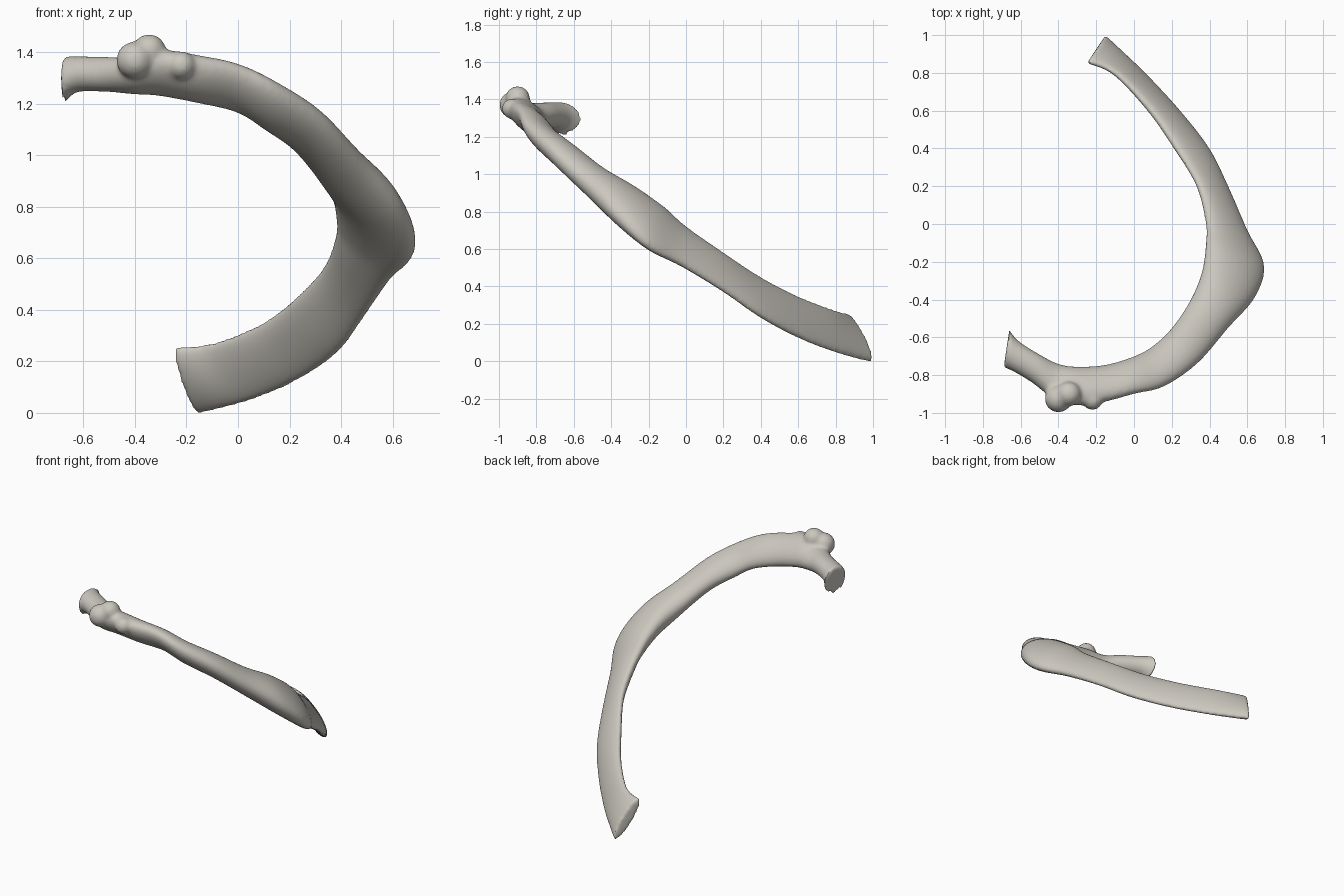
import bpy, bmesh, math
from mathutils import Vector, Matrix

cube = bpy.data.objects.get("Cube")
if cube:
    bpy.data.objects.remove(cube, do_unlink=True)

SIDES = 28   # points around a section
STEPS = 8    # interpolated sections between stations

# Each station: outer x, outer y, inner x, inner y, mid height,
# half height, slope of the width axis, lean of the section
STATIONS = [
    (-.69, -.76, -.66, -.56, 1.295, .09, 0, 0),
    (-.64, -.78, -.61, -.62, 1.315, .07, 0, 0),
    (-.54, -.84, -.50, -.69, 1.315, .068, 0, 0),
    (-.42, -.93, -.40, -.74, 1.31, .07, .2, 0),
    (-.30, -.96, -.30, -.755, 1.32, .08, .4, 0),
    (-.15, -.94, -.15, -.745, 1.295, .08, .5, 0),
    (0, -.9, 0, -.7, 1.26, .075, .6, 0),
    (.16, -.86, .1, -.645, 1.19, .08, .5, 0),
    (.34, -.735, .2, -.55, 1.095, .085, .3, 0),
    (.5, -.55, .3, -.4, .95, .095, 0, 0),
    (.64, -.39, .36, -.25, .83, .115, 0, -.3),
    (.69, -.22, .38, -.1, .71, .12, 0, -.5),
    (.6, -.03, .38, 0, .615, .11, 0, -.65),
    (.5, .2, .33, .2, .475, .107, 0, -.7),
    (.4, .4, .21, .4, .34, .11, 0, -.7),
    (.245, .6, .07, .6, .235, .112, 0, -.7),
    (.06, .8, -.11, .79, .16, .115, 0, -.75),
    (-.15, 1, -.25, .85, .125, .13, 0, -.85),
]


def blend(i, t):
    """Smooth interpolation of the station values."""
    last = len(STATIONS) - 1
    rows = [STATIONS[max(0, min(last, i + k))] for k in (-1, 0, 1, 2)]
    return [b + t * ((c - a) / 2 + t * ((a - 2.5 * b + 2 * c - d / 2)
            + t * (1.5 * (b - c) + (d - a) / 2))) for a, b, c, d in zip(*rows)]


def section(values):
    """Leaning elliptical section of the bone."""
    ox, oy, ix, iy, height, half, slope, lean = values
    centre = Vector(((ox + ix) / 2, (oy + iy) / 2, height))
    wide = Vector(((ox - ix) / 2, (oy - iy) / 2, -slope * (oy - iy) / 2))
    tall = Vector((0, 0, half))
    major = (tall - wide) * math.sqrt((1 - lean) / 2)
    minor = (tall + wide) * math.sqrt((1 + lean) / 2)
    angles = [math.tau * k / SIDES for k in range(SIDES)]
    return [centre + major * math.cos(a) + minor * math.sin(a) for a in angles]


# Shaft, neck and head as one loft
bm = bmesh.new()
rows = [blend(i, s / STEPS) for i in range(len(STATIONS) - 1) for s in range(STEPS)]
rows.append(STATIONS[-1])
rings = [[bm.verts.new(p) for p in section(row)] for row in rows]
for a, b in zip(rings, rings[1:]):
    for k in range(SIDES):
        n = (k + 1) % SIDES
        bm.faces.new((a[k], a[n], b[n], b[k]))
bm.faces.new(rings[0][::-1])
bm.faces.new(rings[-1])

# Knobs of the tubercle and the ridge beside it
for place, radius in (((-.4, -.925, 1.37), .073), ((-.345, -.9, 1.405), .066),
                      ((-.22, -.93, 1.35), .055)):
    bmesh.ops.create_icosphere(bm, subdivisions=3, radius=radius,
                               matrix=Matrix.Translation(place))
bmesh.ops.recalc_face_normals(bm, faces=bm.faces)

mesh = bpy.data.meshes.new("rib_bone")
bm.to_mesh(mesh)
bm.free()
rib = bpy.data.objects.new("rib_bone", mesh)
bpy.context.collection.objects.link(rib)

# Bone colour
bone = bpy.data.materials.new("pale_bone")
bone.use_nodes = True
colour = (.6, .575, .52, 1)
bone.diffuse_color = colour
bone.node_tree.nodes["Principled BSDF"].inputs["Base Color"].default_value = colour
mesh.materials.append(bone)

# Fuse the knobs into the shaft and soften the joins
remesh = rib.modifiers.new("fuse", 'REMESH')
remesh.mode = 'VOXEL'
remesh.voxel_size = .011
remesh.use_smooth_shade = True
soften = rib.modifiers.new("soften", 'SMOOTH')
soften.factor = .5
soften.iterations = 8

bpy.context.view_layer.objects.active = rib
rib.select_set(True)
for name in ("fuse", "soften"):
    bpy.ops.object.modifier_apply(modifier=name)
bpy.ops.object.shade_smooth_by_angle(angle=math.radians(40))
